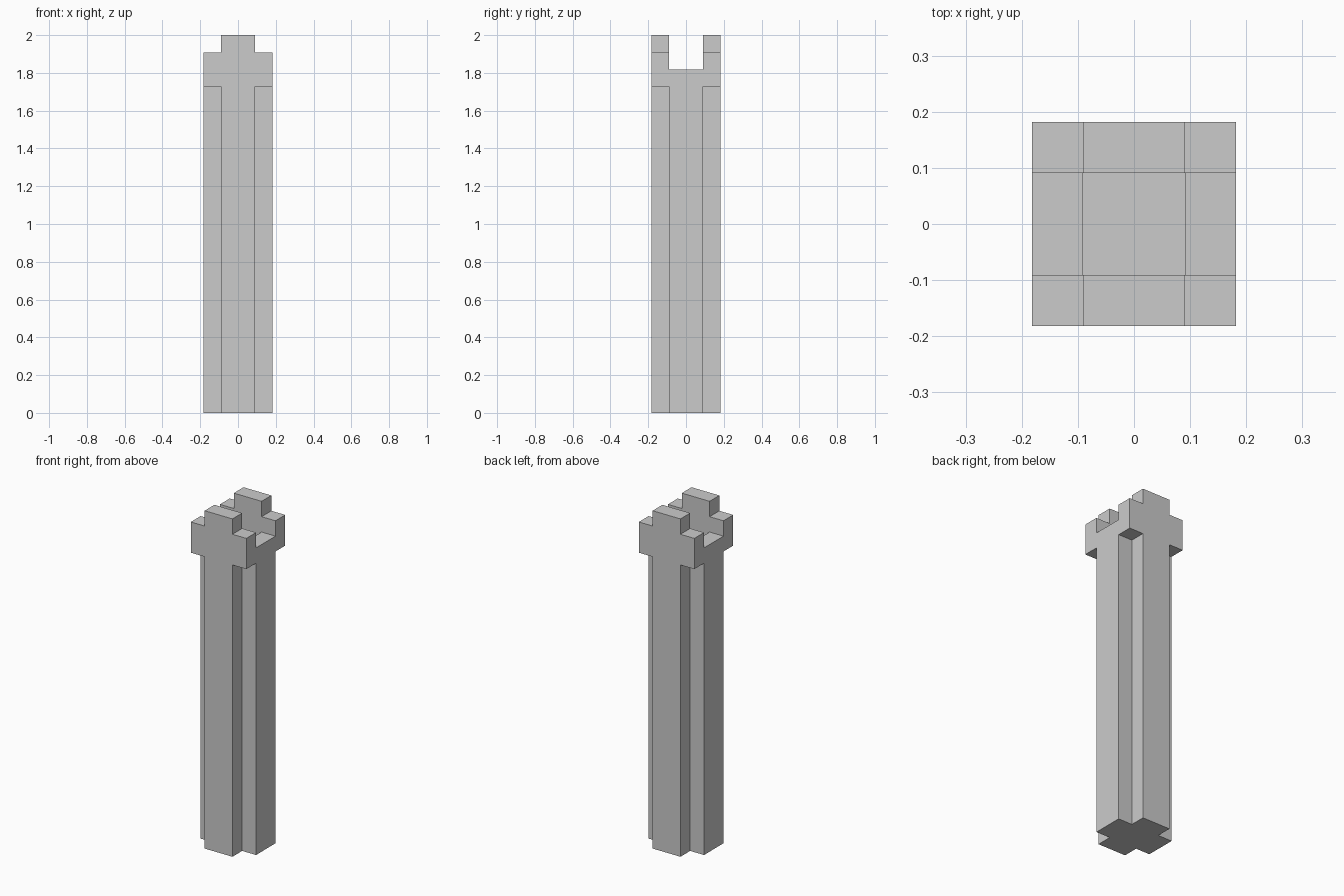
import bpy, bmesh
from mathutils import Vector

if "Cube" in bpy.data.objects:
    bpy.data.objects.remove(bpy.data.objects["Cube"])

U = 1 / 11            # grid module: the tower is 22 modules tall
A, B = U, 2 * U       # inner and outer half widths


def extrude_profile(name, points, vector):
    """Closed prism: a flat profile swept along a vector."""
    bm = bmesh.new()
    face = bm.faces.new([bm.verts.new(p) for p in points])
    res = bmesh.ops.extrude_face_region(bm, geom=[face], use_keep_orig=True)
    verts = [g for g in res["geom"] if isinstance(g, bmesh.types.BMVert)]
    bmesh.ops.translate(bm, verts=verts, vec=Vector(vector))
    bmesh.ops.recalc_face_normals(bm, faces=bm.faces)
    mesh = bpy.data.meshes.new(name)
    bm.to_mesh(mesh)
    bm.free()
    obj = bpy.data.objects.new(name, mesh)
    bpy.context.collection.objects.link(obj)
    return obj


# Plus-shaped shaft; its top is the floor of the pit in the crown
quarter = [(B, A), (A, A), (A, B)]
plus = []
for _ in range(4):
    plus += quarter
    quarter = [(-y, x) for x, y in quarter]
extrude_profile("shaft", [(x, y, 0) for x, y in plus], (0, 0, 19 * U))

# Stepped battlement walls at front and back
half = [(B, 19 * U), (B, 21 * U), (A, 21 * U), (A, 22 * U)]
step = half + [(-x, z) for x, z in reversed(half)]
for name, y in (("front_battlement", -B), ("back_battlement", A)):
    extrude_profile(name, [(x, y, z) for x, z in step], (0, U, 0))

# Low sills joining the walls on both sides of the pit
for name, x in (("left_sill", -B), ("right_sill", A)):
    rect = [(x, -A), (x + U, -A), (x + U, A), (x, A)]
    extrude_profile(name, [(px, py, 19 * U) for px, py in rect], (0, 0, U))
